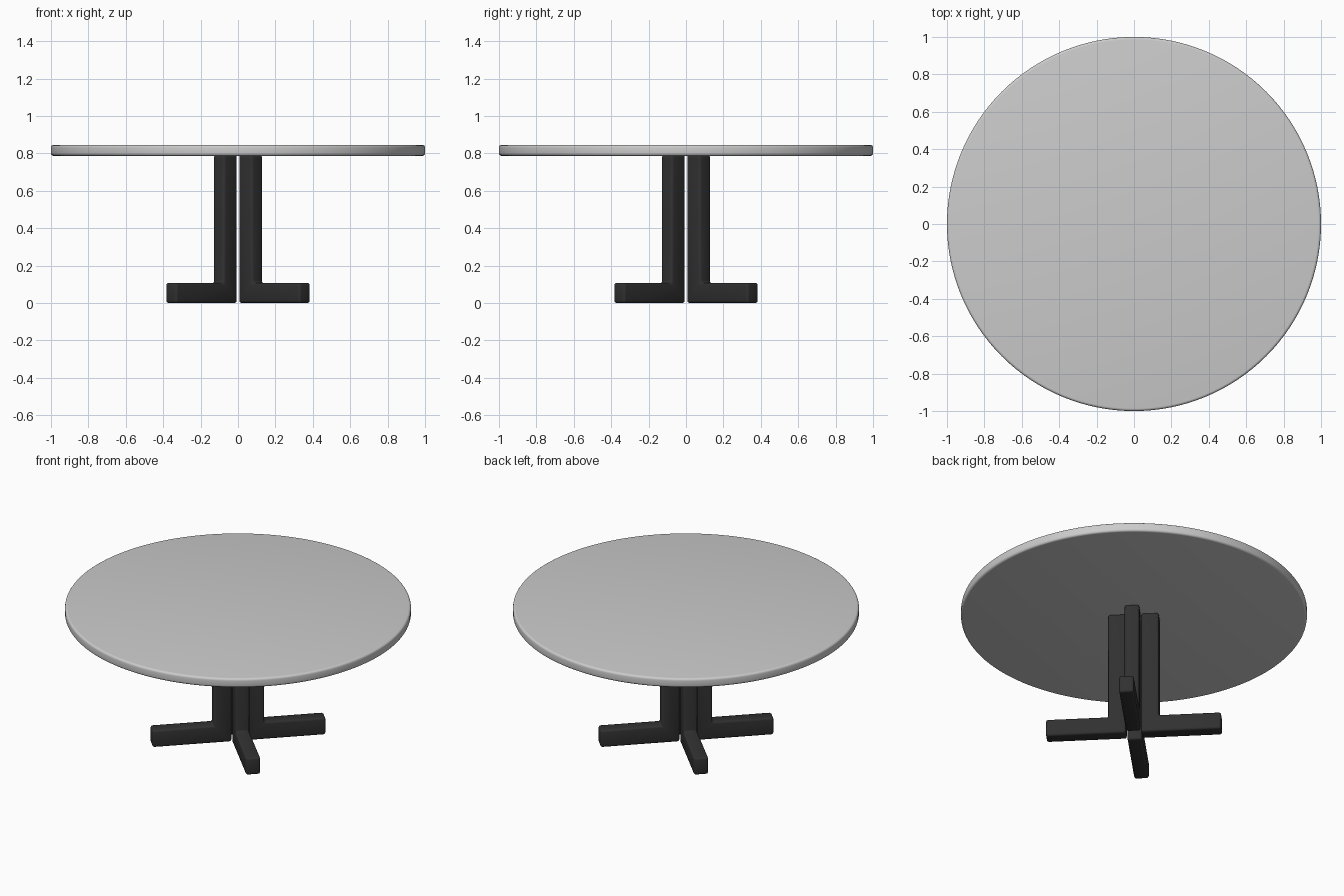
import bpy, bmesh, math
from mathutils import Matrix

if "Cube" in bpy.data.objects:
    bpy.data.objects.remove(bpy.data.objects["Cube"])


def finish(name, bm, bevel, segments):
    bmesh.ops.recalc_face_normals(bm, faces=bm.faces)
    sharp = [e for e in bm.edges if e.calc_face_angle(0) > math.radians(30)]
    bmesh.ops.bevel(bm, geom=sharp, offset=bevel, segments=segments,
                    profile=0.5, affect='EDGES', clamp_overlap=True)
    mesh = bpy.data.meshes.new(name)
    bm.to_mesh(mesh)
    bm.free()
    obj = bpy.data.objects.new(name, mesh)
    bpy.context.collection.objects.link(obj)
    bpy.ops.object.select_all(action='DESELECT')
    obj.select_set(True)
    bpy.context.view_layer.objects.active = obj
    bpy.ops.object.shade_smooth_by_angle(angle=math.radians(35))
    return obj


black = bpy.data.materials.new("black_wood")
black.diffuse_color = (0.03, 0.03, 0.03, 1)
black.use_nodes = True
black.node_tree.nodes["Principled BSDF"].inputs["Base Color"].default_value = black.diffuse_color

# Round tabletop with softened rim
TOP_Z, UNDER_Z = 0.845, 0.787
bm = bmesh.new()
bmesh.ops.create_cone(bm, cap_ends=True, segments=128, radius1=1, radius2=1,
                      depth=TOP_Z - UNDER_Z,
                      matrix=Matrix.Translation((0, 0, (TOP_Z + UNDER_Z) / 2)))
finish("tabletop", bm, 0.014, 4)

# Four L-shaped legs (post and foot in one) standing on the diagonals
W, INNER, POST, FOOT = 0.085, 0.044, 0.147, 0.508
profile = [(INNER, 0), (FOOT, 0), (FOOT, 0.108), (POST, 0.108),
           (POST, UNDER_Z + 0.003), (INNER, UNDER_Z + 0.003)]
for i in range(4):
    bm = bmesh.new()
    face = bm.faces.new([bm.verts.new((r, -W / 2, z)) for r, z in profile])
    ext = bmesh.ops.extrude_face_region(bm, geom=[face])
    new_verts = [v for v in ext["geom"] if isinstance(v, bmesh.types.BMVert)]
    bmesh.ops.translate(bm, verts=new_verts, vec=(0, W, 0))
    bm.transform(Matrix.Rotation(math.radians(45 + 90 * i), 4, 'Z'))
    leg = finish(f"leg_{i + 1}", bm, 0.013, 3)
    leg.data.materials.append(black)
